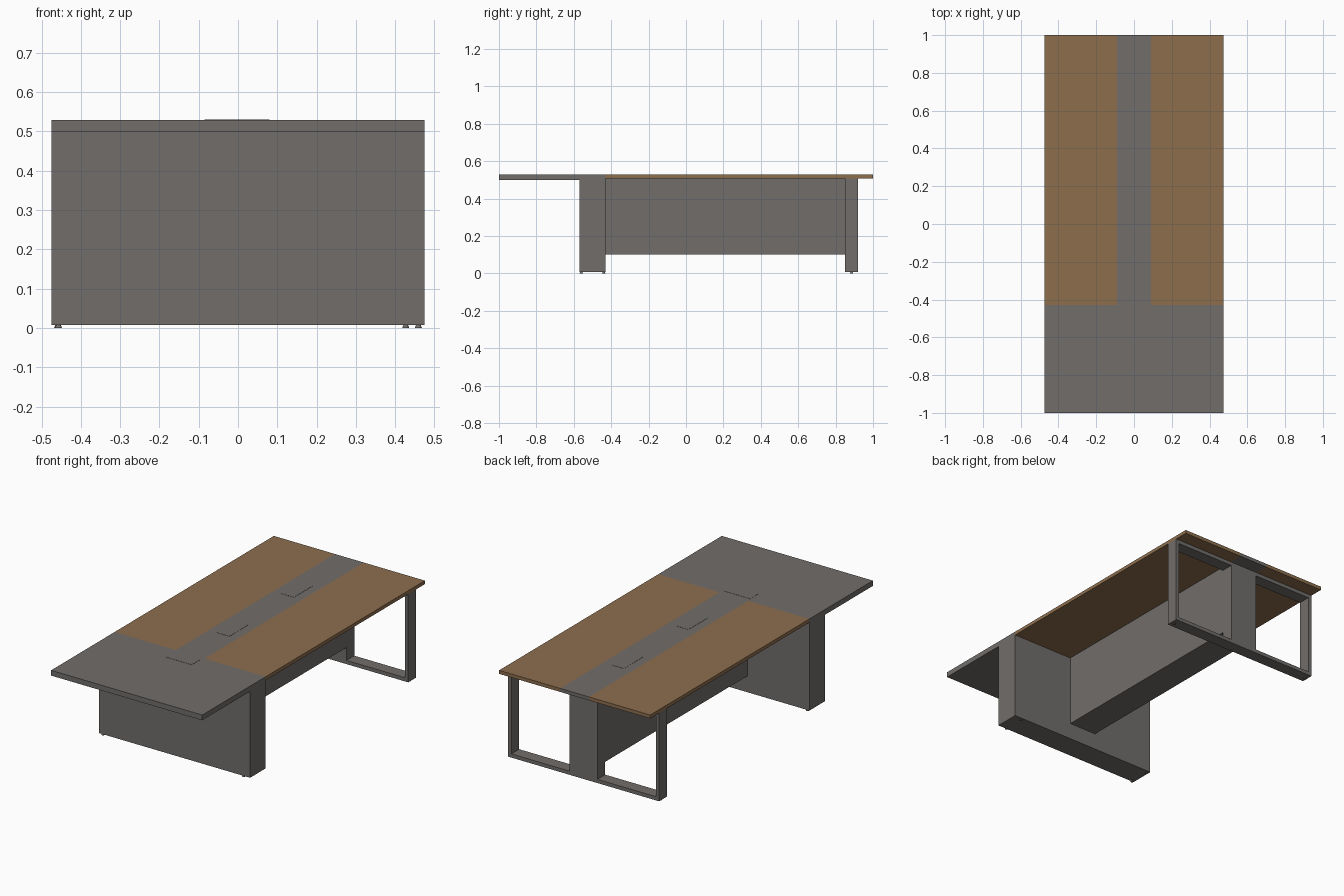
import bpy, bmesh, math

if "Cube" in bpy.data.objects:
    bpy.data.objects.remove(bpy.data.objects["Cube"])

def mat(name, rgb):
    m = bpy.data.materials.new(name)
    m.diffuse_color = (*rgb, 1)
    m.use_nodes = True
    m.node_tree.nodes["Principled BSDF"].inputs["Base Color"].default_value = m.diffuse_color
    return m

GREY = mat("warm_grey", (0.165, 0.155, 0.146))
WOOD = mat("brown_wood", (0.266, 0.156, 0.076))

def finish(name, bm, material):
    me = bpy.data.meshes.new(name)
    bm.to_mesh(me)
    bm.free()
    me.materials.append(material)
    ob = bpy.data.objects.new(name, me)
    bpy.context.collection.objects.link(ob)
    return ob

def box(name, x, y, z, material):
    """Box from (min, max) pairs on each axis."""
    bm = bmesh.new()
    bmesh.ops.create_cube(bm, size=1)
    for v in bm.verts:
        for i, (a, b) in enumerate((x, y, z)):
            v.co[i] = a if v.co[i] < 0 else b
    return finish(name, bm, material)

def foot(name, x, y):
    bm = bmesh.new()
    bmesh.ops.create_cone(bm, cap_ends=True, segments=12, radius1=0.009, radius2=0.004, depth=0.012)
    bmesh.ops.translate(bm, verts=bm.verts, vec=(x, y, 0.006))
    return finish(name, bm, GREY)

W, S, J = 0.475, 0.09, -0.43      # half width, half strip width, joint between tops

# Table tops
box("front_top", (-W, W), (-1, J), (0.499, 0.529), GREY)
box("centre_strip", (-S, S), (J, 1), (0.509, 0.529), GREY)
box("left_wood_top", (-W, -S), (J, 1), (0.509, 0.529), WOOD)
box("right_wood_top", (S, W), (J, 1), (0.509, 0.529), WOOD)

# Front pedestal and long central beam
box("front_pedestal", (-W, W), (-0.57, J), (0.008, 0.499), GREY)
box("central_beam", (-0.087, 0.087), (J, 0.85), (0.102, 0.509), GREY)

# Rear open frame: closed rectangular loop extruded through its depth
T, Z0, Z1, Y0, Y1 = 0.021, 0.008, 0.509, 0.85, 0.92
bm = bmesh.new()
outer = [(-W, Z0), (W, Z0), (W, Z1), (-W, Z1)]
inner = [(-W + T, Z0 + T), (W - T, Z0 + T), (W - T, Z1 - T), (-W + T, Z1 - T)]
o = [bm.verts.new((x, Y0, z)) for x, z in outer]
n = [bm.verts.new((x, Y0, z)) for x, z in inner]
faces = [bm.faces.new((o[i], o[(i + 1) % 4], n[(i + 1) % 4], n[i])) for i in range(4)]
new = bmesh.ops.extrude_face_region(bm, geom=faces)["geom"]
bmesh.ops.translate(bm, verts=[g for g in new if isinstance(g, bmesh.types.BMVert)], vec=(0, Y1 - Y0, 0))
bmesh.ops.recalc_face_normals(bm, faces=bm.faces)
finish("rear_frame", bm, GREY)
box("rear_post", (-0.087, 0.087), (Y0, Y1), (Z0 + T, Z1 - T), GREY)

# Cable lids, almost flush with the top
box("front_cable_lid", (-0.085, 0.08), (-0.53, -0.455), (0.52, 0.530), GREY)
for i, y in enumerate((-0.05, 0.53)):
    box(f"strip_cable_lid_{i + 1}", (-0.04, 0.04), (y - 0.085, y + 0.085), (0.52, 0.530), GREY)

# Small feet
for i, (x, y) in enumerate([(-0.457, -0.56), (-0.457, -0.44), (0.427, -0.56), (0.427, -0.44),
                            (-0.459, 0.885), (0.459, 0.885)]):
    foot(f"foot_{i + 1}", x, y)
